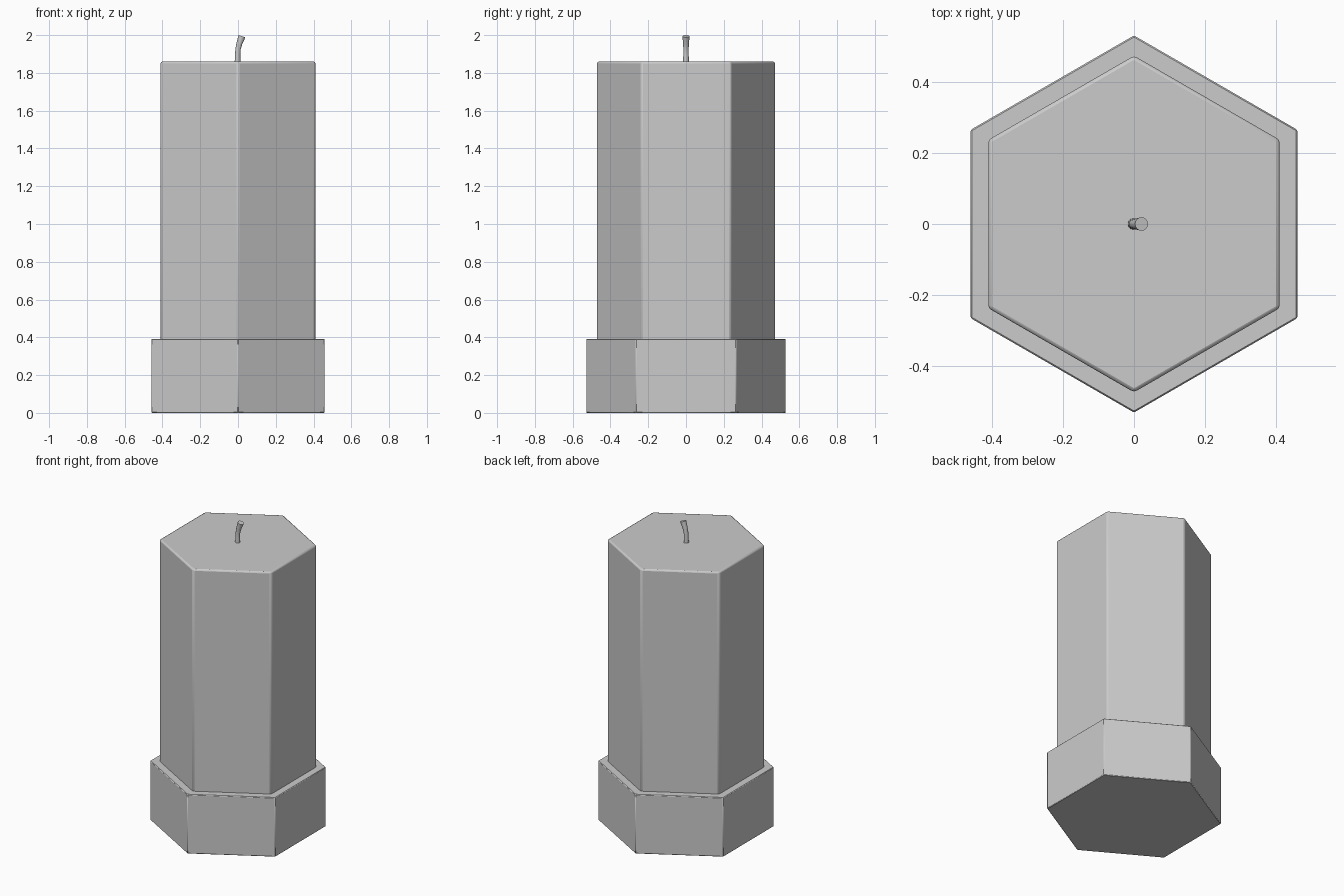
import bpy, bmesh
from math import sin, cos, pi
from mathutils import Vector, Matrix

if "Cube" in bpy.data.objects:
    bpy.data.objects.remove(bpy.data.objects["Cube"])


def loft(name, rings, bevel=0.0, segments=1, angle=40):
    """Skin matching point rings into a capped solid."""
    bm = bmesh.new()
    loops = [[bm.verts.new(p) for p in ring] for ring in rings]
    n = len(loops[0])
    for a, b in zip(loops, loops[1:]):
        for i in range(n):
            j = (i + 1) % n
            bm.faces.new((a[i], a[j], b[j], b[i]))
    bm.faces.new(loops[0][::-1])
    bm.faces.new(loops[-1])
    bmesh.ops.recalc_face_normals(bm, faces=bm.faces[:])
    mesh = bpy.data.meshes.new(name)
    bm.to_mesh(mesh)
    bm.free()
    obj = bpy.data.objects.new(name, mesh)
    bpy.context.collection.objects.link(obj)
    if bevel:
        mod = obj.modifiers.new("Bevel", "BEVEL")
        mod.width = bevel
        mod.segments = segments
        mod.limit_method = "ANGLE"
    bpy.ops.object.select_all(action="DESELECT")
    obj.select_set(True)
    bpy.context.view_layer.objects.active = obj
    bpy.ops.object.shade_smooth_by_angle(angle=angle * pi / 180)
    return obj


def ring(n, radius, x, z, tilt=0.0):
    """Regular polygon with a corner on +y, tilted towards +x."""
    turn = Matrix.Rotation(tilt, 3, "Y")
    return [turn @ Vector((radius * sin(-2 * pi * i / n), radius * cos(2 * pi * i / n), 0))
            + Vector((x, 0, z)) for i in range(n)]


# Hexagonal holder
loft("holder", [ring(6, 0.53, 0, 0), ring(6, 0.53, 0, 0.392)], 0.004, 1, 30)

# Hexagonal wax body with softened edges
loft("candle_body", [ring(6, 0.473, 0, 0.37), ring(6, 0.473, 0, 1.86)], 0.01, 2, 40)

# Bent wick, slightly wider at the tip
wick = [(0.016, -0.002, 1.84, 0.0), (0.0145, -0.002, 1.89, 0.05), (0.014, 0.0, 1.925, 0.18),
        (0.0155, 0.007, 1.955, 0.3), (0.019, 0.021, 1.994, 0.33)]
loft("wick", [ring(16, *w) for w in wick])
